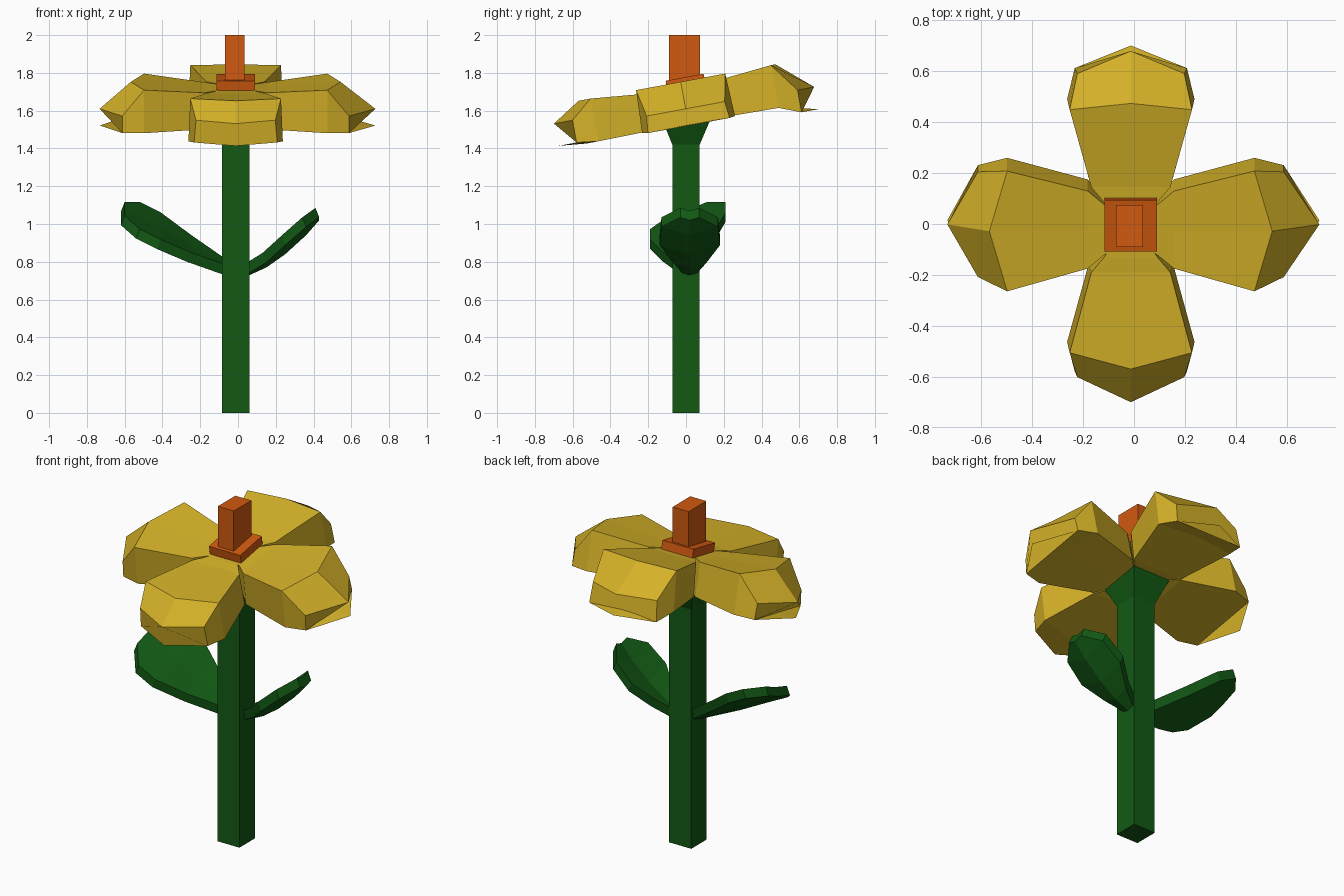
import bpy
import bmesh
import math
from mathutils import Matrix, Vector

cube = bpy.data.objects.get("Cube")
if cube:
    bpy.data.objects.remove(cube, do_unlink=True)


def material(name, r, g, b):
    mat = bpy.data.materials.new(name)
    mat.use_nodes = True
    mat.diffuse_color = (r, g, b, 1)
    mat.node_tree.nodes["Principled BSDF"].inputs["Base Color"].default_value = (r, g, b, 1)
    return mat


GREEN = material("leaf green", 0.006, 0.1, 0.007)
YELLOW = material("petal yellow", 0.66, 0.44, 0.021)
ORANGE = material("pistil orange", 0.63, 0.1, 0.005)

AXIS_X = -0.0125
TILT = math.radians(10.5)
PIVOT = Vector((AXIS_X, 0, 1.6))
HEAD = Matrix.Translation(PIVOT) @ Matrix.Rotation(TILT, 4, "X")


def loft(name, rings, mat, matrix=None):
    """Join rings of equal point count into one closed, flat-shaded solid."""
    bm = bmesh.new()
    loops = [[bm.verts.new(p) for p in ring] for ring in rings]
    for a, b in zip(loops, loops[1:]):
        n = len(a)
        for i in range(n):
            j = (i + 1) % n
            bm.faces.new((a[i], a[j], b[j], b[i]))
    bm.faces.new(loops[0])
    bm.faces.new(loops[-1])
    if matrix:
        bm.transform(matrix)
    bmesh.ops.recalc_face_normals(bm, faces=bm.faces)
    mesh = bpy.data.meshes.new(name)
    bm.to_mesh(mesh)
    bm.free()
    mesh.materials.append(mat)
    obj = bpy.data.objects.new(name, mesh)
    bpy.context.collection.objects.link(obj)
    return obj


def rect(x, y, z, hx, hy):
    return [(x - hx, y - hy, z), (x + hx, y - hy, z), (x + hx, y + hy, z), (x - hx, y + hy, z)]


# Square stem, with a flared calyx following the tilted head
loft("stem", [rect(AXIS_X, 0, z, 0.0725, 0.0725) for z in (0, 1.42)], GREEN)
calyx_top = [HEAD @ Vector(p) for p in rect(0, 0, -0.06, 0.125, 0.125)]
loft("calyx", [rect(AXIS_X, 0, 1.42, 0.0725, 0.0725), calyx_top], GREEN)


# Petals: slabs that widen outward, then fold down to a pointed tip
def petal_ring(side, centre, width, top, bottom, flare=0.0):
    w = width + flare
    return [(side, -width, top), (centre, 0, top), (side, width, top),
            (side, w, bottom), (centre, 0, bottom), (side, -w, bottom)]


def petal(name, angle, fold, tip, tip_top, tip_bottom):
    rings = [
        petal_ring(0, 0, 0.03, 0.12, -0.05),
        petal_ring(0.11, 0.11, 0.105, 0.125, -0.06),
        petal_ring(0.17, 0.17, 0.155, 0.125, -0.07, 0.01),
        petal_ring(0.485, fold, 0.24, 0.155, -0.075, 0.01),
        petal_ring(0.6, tip, 0.21, tip_top, tip_bottom, 0.01),
    ]
    turn = Matrix.Rotation(math.radians(angle), 4, "Z")
    loft(name, rings, YELLOW, HEAD @ turn)


petal("front_petal", -90, 0.55, 0.7, 0.06, -0.06)
petal("back_petal", 90, 0.51, 0.69, 0.0, -0.12)
petal("left_petal", 0, 0.555, 0.74, 0.01, -0.08)
petal("right_petal", 180, 0.555, 0.72, 0.01, -0.08)

# Pistil standing on a tilted plate
loft("pistil_plate", [rect(0, 0.025, z, 0.1025, 0.1025) for z in (0.12, 0.175)], ORANGE, HEAD)
loft("pistil", [rect(-0.0175, -0.0075, z, 0.0525, 0.0825) for z in (1.7, 2)], ORANGE)


# Leaves: thin cupped slabs rising from the stem
def leaf(name, stations, y, roll, cup, thickness):
    rings = []
    for x, z, w in stations:
        lift = cup * w
        top = [(x, y - w, z - roll * w + lift), (x, y, z), (x, y + w, z + roll * w + lift)]
        out = thickness * 0.4 * (1 if x > 0 else -1)
        rings.append(top + [(px + out, py, pz - thickness) for px, py, pz in reversed(top)])
    loft(name, rings, GREEN)


leaf("left_leaf", [(0.02, 0.77, 0.03), (0.13, 0.82, 0.09), (0.23, 0.89, 0.16),
                   (0.34, 0.99, 0.15), (0.41, 1.07, 0.05)], 0.02, 0.0, 0.3, 0.05)
leaf("right_leaf", [(-0.04, 0.785, 0.03), (-0.25, 0.89, 0.13), (-0.41, 0.98, 0.2),
                    (-0.52, 1.035, 0.2), (-0.6, 1.075, 0.1)], 0.01, 0.36, 0.05, 0.05)
